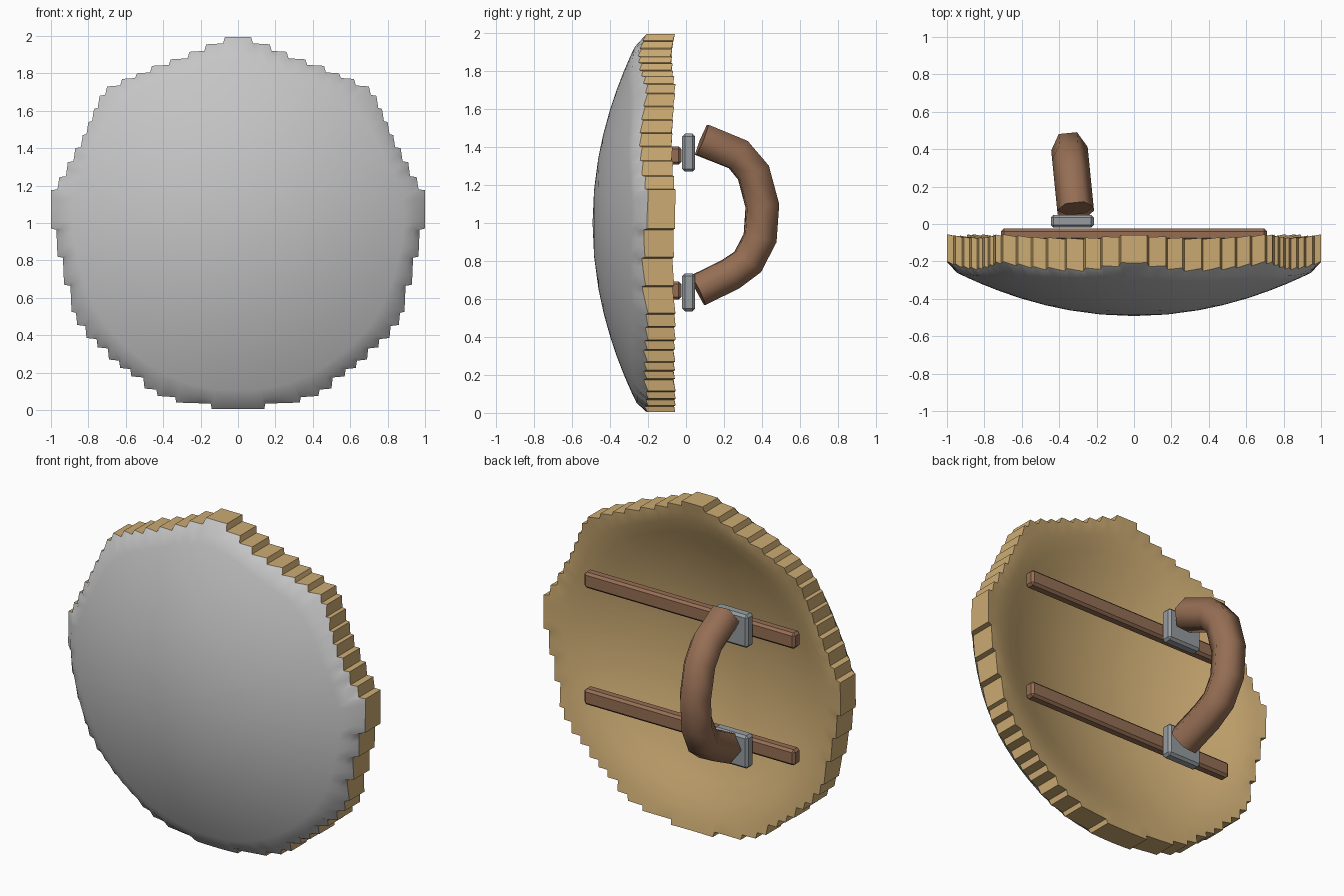
import bpy, bmesh, math
from mathutils import Vector

if "Cube" in bpy.data.objects:
    bpy.data.objects.remove(bpy.data.objects["Cube"])


def material(name, rgb):
    m = bpy.data.materials.new(name)
    m.diffuse_color = (*rgb, 1)
    m.use_nodes = True
    m.node_tree.nodes["Principled BSDF"].inputs["Base Color"].default_value = m.diffuse_color
    return m


STEEL = material("pale steel", (0.56, 0.56, 0.56))
WOOD = material("tan wood", (0.60, 0.405, 0.17))
BROWN = material("brown leather", (0.30, 0.155, 0.088))
IRON = material("grey iron", (0.31, 0.335, 0.35))


def finish(name, bm, mats, angle):
    bmesh.ops.recalc_face_normals(bm, faces=bm.faces)
    me = bpy.data.meshes.new(name)
    bm.to_mesh(me)
    bm.free()
    ob = bpy.data.objects.new(name, me)
    bpy.context.collection.objects.link(ob)
    for m in mats:
        me.materials.append(m)
    bpy.ops.object.select_all(action='DESELECT')
    ob.select_set(True)
    bpy.context.view_layer.objects.active = ob
    bpy.ops.object.shade_smooth_by_angle(angle=math.radians(angle))
    return ob


# Stepped outline: outer corners of the right half, measured from the centre
UPPER = [(.07, .995), (.17, .955), (.26, .915), (.36, .875), (.46, .84), (.54, .80),
         (.62, .77), (.70, .73), (.74, .68), (.77, .61), (.80, .54), (.83, .47),
         (.87, .40), (.91, .325), (.955, .245), (1.0, .175)]
LOWER = [(1.0, -.03), (.965, -.18), (.93, -.33), (.89, -.475), (.86, -.545),
         (.81, -.615), (.75, -.665), (.69, -.73), (.63, -.775), (.57, -.82),
         (.50, -.885), (.43, -.925), (.33, -.96), (.14, -.995)]


def outline():
    half = []
    for i, (x, z) in enumerate(UPPER):
        if i:
            half.append((UPPER[i - 1][0] + .01, z + .005))
        half.append((x, z))
    for i, (x, z) in enumerate(LOWER):
        if i:
            half.append((x + .006, LOWER[i - 1][1] - .006))
        half.append((x, z))
    loop = half + [(-x, z) for x, z in reversed(half)]
    # Cut long edges so the dome behind them stays even
    out = []
    for (x, z), (u, w) in zip(loop, loop[1:] + loop[:1]):
        k = max(1, round(math.hypot(u - x, w - z) / .045))
        out += [(x + (u - x) * j / k, z + (w - z) * j / k) for j in range(k)]
    return out


def front_y(r):
    return -.492 + .258 * r * r


# The hollow flattens into a lip close to the rim
def back_y(r):
    y = -.30 + .29 * r * r
    return y if r < .84 else min(y, -.095 + .25 * (r - .84))


# Shield: domed metal front, stepped wooden wall, hollow wooden back
def build_shield():
    pts = outline()
    n = len(pts)
    rad = [math.hypot(*p) for p in pts]
    soft = [sum(rad[(i + k) % n] for k in range(-6, 7)) / 13 for i in range(n)]
    bm = bmesh.new()

    def bridge(a, b, mat):
        for i in range(n):
            j = (i + 1) % n
            bm.faces.new((a[i], a[j], b[j], b[i])).material_index = mat

    def dome(depth, rim_y, mat):
        prev, rim = None, None
        for t in (1, .955, .9, .82, .72, .61, .48, .35, .18):
            ring = []
            for i, (x, z) in enumerate(pts):
                r = rad[i] if t == 1 else t * soft[i]
                y = rim_y(r) if t == 1 else depth(r)
                ring.append(bm.verts.new((x / rad[i] * r, y, 1 + z / rad[i] * r)))
            if prev:
                bridge(prev, ring, mat)
            else:
                rim = ring
            prev = ring
        c = bm.verts.new((0, depth(0), 1))
        for i in range(n):
            bm.faces.new((prev[i], prev[(i + 1) % n], c)).material_index = mat
        return rim

    front = dome(front_y, lambda r: min(-.20, -.205 + .6 * (r - 1)), 0)
    back = dome(back_y, lambda r: min(-.055, -.058 + .3 * (r - 1)), 1)
    first_wall = len(bm.faces)
    bridge(front, back, 1)
    ob = finish("shield", bm, (STEEL, WOOD), 180)
    # Flat wall faces, smooth domes
    wall = set()
    for p in ob.data.polygons[first_wall:]:
        p.use_smooth = False
        wall.update(p.edge_keys)
    for e in ob.data.edges:
        e.use_edge_sharp = e.key in wall


build_shield()


def block(name, lo, hi, mat, bevel):
    bm = bmesh.new()
    bmesh.ops.create_cube(bm, size=1)
    for v in bm.verts:
        v.co = [(a + b) / 2 + c * (b - a) for a, b, c in zip(lo, hi, v.co)]
    bmesh.ops.bevel(bm, geom=bm.edges[:], offset=bevel, segments=1, affect='EDGES')
    return finish(name, bm, (mat,), 20)


# Cross bars and the brackets on them
for tag, zb, zk in (("upper", 1.355, 1.37), ("lower", .645, .635)):
    block(tag + "_bar", (-.71, -.09, zb - .048), (.71, -.025, zb + .048), BROWN, .014)
    block(tag + "_bracket", (-.445, -.02, zk - .10), (-.215, .048, zk + .10), IRON, .014)


# Curved six-sided grip, leaning slightly sideways as it leaves the shield
def build_handle():
    path = [(.083, 1.438), (.275, 1.36), (.355, 1.265), (.402, 1.09),
            (.39, .92), (.325, .795), (.235, .73), (.062, .645)]
    path = [Vector((-.305 - .1 * y, y, z)) for y, z in path]
    bm = bmesh.new()
    rings = []
    for i, p in enumerate(path):
        a, b = path[max(i - 1, 0)], path[min(i + 1, len(path) - 1)]
        tangent = (b - a).normalized()
        side = Vector((1, .1, 0)).normalized()
        out = side.cross(tangent).normalized()
        rings.append([bm.verts.new(p + .098 * (math.cos(k * math.pi / 3) * side
                                               + math.sin(k * math.pi / 3) * out))
                      for k in range(6)])
    for a, b in zip(rings, rings[1:]):
        for k in range(6):
            m = (k + 1) % 6
            bm.faces.new((a[k], a[m], b[m], b[k]))
    bm.faces.new(rings[0])
    bm.faces.new(rings[-1])
    finish("handle", bm, (BROWN,), 70)


build_handle()
